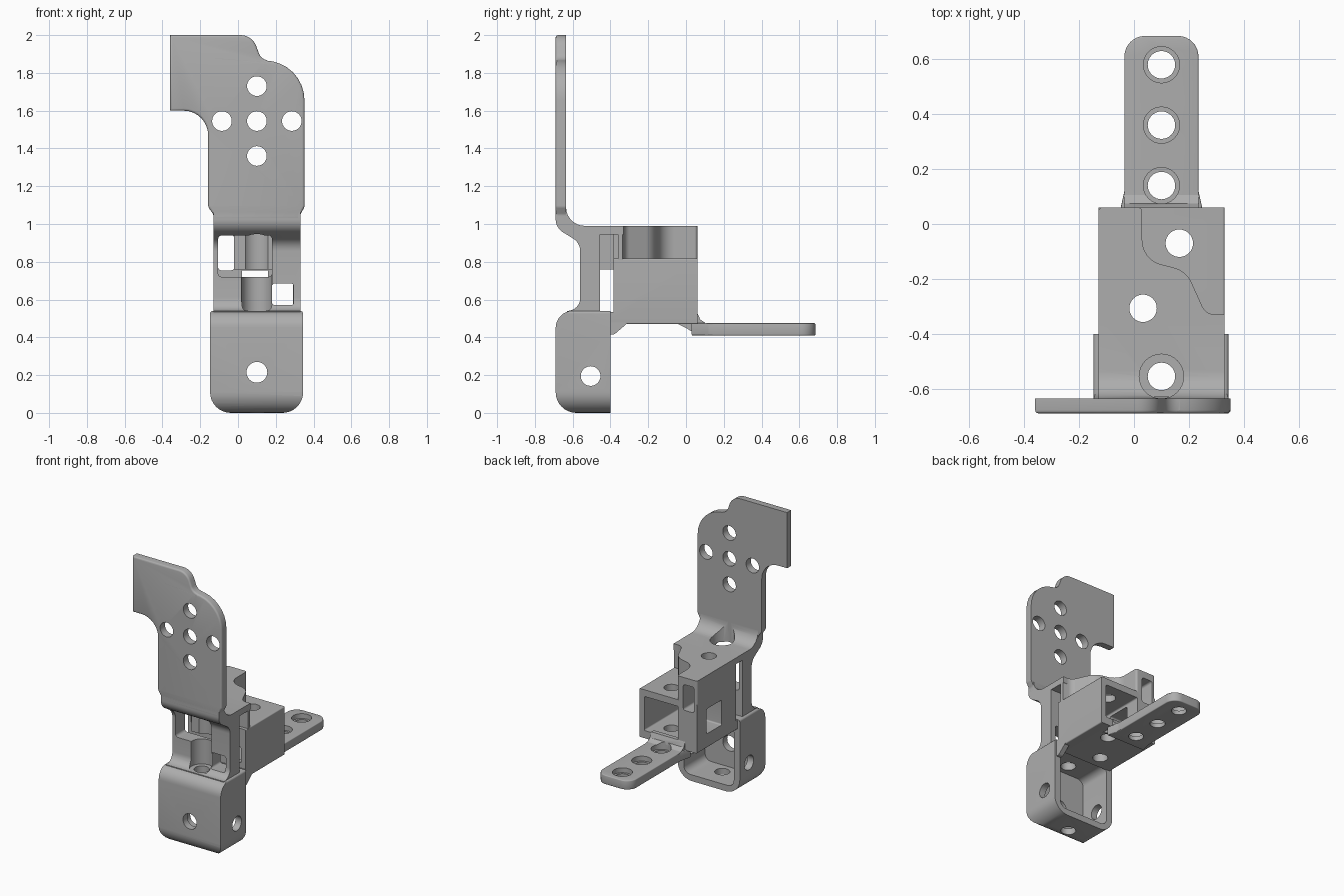
import bpy, bmesh, math
from mathutils import Vector

if "Cube" in bpy.data.objects:
    bpy.data.objects.remove(bpy.data.objects["Cube"])

grey = bpy.data.materials.new("light_grey")
grey.use_nodes = True
grey.diffuse_color = (0.42, 0.42, 0.42, 1)
grey.node_tree.nodes["Principled BSDF"].inputs["Base Color"].default_value = (0.42, 0.42, 0.42, 1)


def fillet(pts, steps=8):
    """Round each (a, b, radius) corner of a closed outline, convex or concave."""
    out = []
    for i, p in enumerate(pts):
        c = Vector(p[:2])
        r = p[2] if len(p) > 2 else 0
        if r == 0:
            out.append(c)
            continue
        u = (Vector(pts[i - 1][:2]) - c).normalized()
        v = (Vector(pts[(i + 1) % len(pts)][:2]) - c).normalized()
        half = u.angle(v) / 2
        centre = c + (u + v).normalized() * (r / math.sin(half))
        reach = r / math.tan(half)
        start, end = c + u * reach - centre, c + v * reach - centre
        turn = math.copysign(math.pi - 2 * half, start.x * end.y - start.y * end.x)
        for k in range(steps + 1):
            t = turn * k / steps
            s, co = math.sin(t), math.cos(t)
            out.append(centre + Vector((start.x * co - start.y * s, start.x * s + start.y * co)))
    return out


def prism(name, pts, axis, lo, hi, edge=0, edge_at=None):
    """Extrude an outline along an axis; optionally round the rim of one or both ends."""
    place = {"x": lambda p, d: (d, p.x, p.y),
             "y": lambda p, d: (p.x, d, p.y),
             "z": lambda p, d: (p.x, p.y, d)}[axis]
    outline = fillet(pts)
    bm = bmesh.new()
    low = [bm.verts.new(place(p, lo)) for p in outline]
    high = [bm.verts.new(place(p, hi)) for p in outline]
    caps = [bm.faces.new(low), bm.faces.new(high)]
    n = len(low)
    for i in range(n):
        j = (i + 1) % n
        bm.faces.new((low[i], low[j], high[j], high[i]))
    bmesh.ops.recalc_face_normals(bm, faces=bm.faces)
    if edge:
        chosen = {"lo": caps[:1], "hi": caps[1:]}.get(edge_at, caps)
        rim = [e for f in chosen for e in f.edges]
        bmesh.ops.bevel(bm, geom=rim, offset=edge, segments=3, profile=0.5,
                        affect="EDGES", clamp_overlap=False)
    mesh = bpy.data.meshes.new(name)
    bm.to_mesh(mesh)
    bm.free()
    mesh.materials.append(grey)
    ob = bpy.data.objects.new(name, mesh)
    bpy.context.collection.objects.link(ob)
    return ob


def rect(a0, a1, b0, b1, r=0):
    return [(a0, b0, r), (a1, b0, r), (a1, b1, r), (a0, b1, r)]


def box(name, x, y, z, r=0):
    return prism(name, rect(*x, *z, r), "y", *y)


def hole(a, b, r, axis, lo, hi, sides=32):
    ring = [(a + r * math.cos(2 * math.pi * i / sides), b + r * math.sin(2 * math.pi * i / sides))
            for i in range(sides)]
    return prism("cutter", ring, axis, lo, hi)


def combine(ob, tool, operation="DIFFERENCE"):
    mod = ob.modifiers.new("cut", "BOOLEAN")
    mod.operation, mod.solver, mod.object = operation, "EXACT", tool
    bpy.context.view_layer.update()
    done = bpy.data.meshes.new_from_object(ob.evaluated_get(bpy.context.evaluated_depsgraph_get()))
    ob.modifiers.clear()
    ob.data = done
    bpy.data.objects.remove(tool)


# Upper plate with a flag on one side and a cross of holes
plate = prism("upper_plate", [
    (-0.36, 2.0), (0.075, 2.0, 0.09), (0.125, 1.865, 0.06), (0.352, 1.865, 0.21), (0.352, 1.09, 0.03),
    (0.33, 1.05, 0.03), (0.33, 1.02), (-0.13, 1.02), (-0.13, 1.05, 0.03), (-0.158, 1.09, 0.03),
    (-0.158, 1.6, 0.13), (-0.36, 1.6)], "y", -0.69, -0.635, 0.012, "lo")
for dx, dz in [(0, 0), (0.185, 0), (-0.185, 0), (0, 0.185), (0, -0.185)]:
    combine(plate, hole(0.1 + dx, 1.545 + dz, 0.052, "y", -0.8, -0.5))

# Neck that bends back from the plate and carries the top shelf
neck = prism("neck", [
    (-0.69, 1.09), (-0.69, 0.98, 0.08), (-0.56, 0.90, 0.08), (-0.56, 0.54, 0.068), (-0.63, 0.54),
    (-0.63, 0.49), (-0.455, 0.49), (-0.455, 0.945), (-0.33, 0.945), (-0.33, 0.99),
    (-0.635, 0.99, 0.099), (-0.635, 1.09)], "x", -0.13, 0.33)
combine(neck, box("cutter", (-0.105, 0.18), (-0.8, -0.44), (0.72, 0.94), 0.02))
combine(neck, box("cutter", (0.18, 0.295), (-0.8, -0.44), (0.57, 0.685), 0.015))

# Guide block hanging between neck and middle block
guide = box("guide_block", (-0.02, 0.18), (-0.50, -0.36), (0.76, 0.96))
for part in (neck, guide):
    combine(part, hole(0.1, -0.555, 0.081, "z", 0.54, 1.3))
combine(neck, hole(0.1, -0.555, 0.05, "z", 0.3, 0.7))

# Lower box: rounded shell open at the back
lower = prism("lower_box", [(-0.148, 0, 0.11), (0.345, 0, 0.11), (0.345, 0.54, 0.015),
                            (-0.148, 0.54, 0.015)], "y", -0.7, -0.4)
combine(lower, prism("tool", [(-0.69, 0, 0.11), (-0.4, 0), (-0.4, 0.54), (-0.69, 0.54, 0.09)],
                     "x", -0.3, 0.5), "INTERSECT")
combine(lower, prism("cutter", rect(-0.10, 0.297, 0.045, 0.49, 0.05), "y", -0.64, -0.3))
combine(lower, hole(0.1, 0.215, 0.055, "y", -0.8, -0.5))
combine(lower, hole(-0.505, 0.195, 0.052, "x", -0.5, 0.6))
combine(lower, hole(0.1, -0.555, 0.05, "z", -0.1, 0.7))

# Middle block with a raised, curved-edge half
middle = box("middle_block", (-0.13, 0.33), (-0.405, 0.06), (0.47, 0.818), 0.008)
combine(middle, box("cutter", (-0.5, 0.5), (-0.46, -0.385), (0.535, 0.9)))
raised = prism("raised_block", [
    (-0.13, -0.385), (0.33, -0.385), (0.33, -0.335), (0.26, -0.325, 0.05), (0.19, -0.17, 0.10),
    (0.03, -0.13, 0.09), (0.03, 0.06, 0.015), (-0.13, 0.06, 0.015)], "z", 0.80, 0.99)
combine(raised, box("cutter", (0.19, 0.5), (-0.5, -0.36), (0.6, 0.945)))

# Rear arm with a flared root
arm = prism("rear_arm", [
    (-0.055, 0.03), (0.255, 0.03), (0.235, 0.12, 0.05), (0.235, 0.685, 0.075),
    (-0.035, 0.685, 0.075), (-0.035, 0.12, 0.05)], "z", 0.41, 0.475, 0.006)
root = prism("arm_root", [(-0.05, 0.475), (0.0, 0.45), (0.06, 0.412), (0.14, 0.412),
                          (0.14, 0.47), (0.105, 0.475), (0.075, 0.495), (0.06, 0.53), (0.03, 0.53)],
             "x", -0.035, 0.235)

# Openings in the middle block: vertical holes, rear slot, cavity and windows
for hx, hy, parts in [(0.165, -0.07, (middle, raised, root)), (0.033, -0.307, (middle, raised, neck))]:
    for part in parts:
        combine(part, hole(hx, hy, 0.05, "z", 0.3, 1.1))
for part in (middle, raised):
    combine(part, box("cutter", (-0.105, -0.02), (-0.8, 0.2), (0.755, 0.94), 0.015))
combine(middle, box("cutter", (0.02, 0.29), (-0.34, 0.2), (0.525, 0.77), 0.01))
combine(middle, box("cutter", (0.18, 0.295), (-0.5, -0.3), (0.57, 0.685), 0.015))
combine(middle, box("cutter", (0.02, 0.16), (-0.5, -0.3), (0.72, 0.755)))
combine(middle, prism("cutter", rect(-0.22, -0.05, 0.57, 0.75, 0.01), "x", -0.3, 0.1))

# Small web at the wall joining the lower box and the middle block
prism("web", [(-0.42, 0.415), (-0.38, 0.415, 0.03), (-0.31, 0.475), (-0.42, 0.495)],
      "x", 0.295, 0.33)

# Countersunk holes along the arm
for y in (0.14, 0.36, 0.58):
    for part in (arm, root) if y < 0.3 else (arm,):
        combine(part, hole(0.1, y, 0.05, "z", 0.3, 0.6))
        combine(part, hole(0.1, y, 0.066, "z", 0.44, 0.6))

# Smooth the rounded surfaces while keeping hard edges
bpy.ops.object.select_all(action="DESELECT")
for ob in bpy.context.collection.objects:
    if ob.type == "MESH" and ob.data.materials and ob.data.materials[0] == grey:
        ob.select_set(True)
        bpy.context.view_layer.objects.active = ob
bpy.ops.object.shade_smooth_by_angle(angle=math.radians(32))
